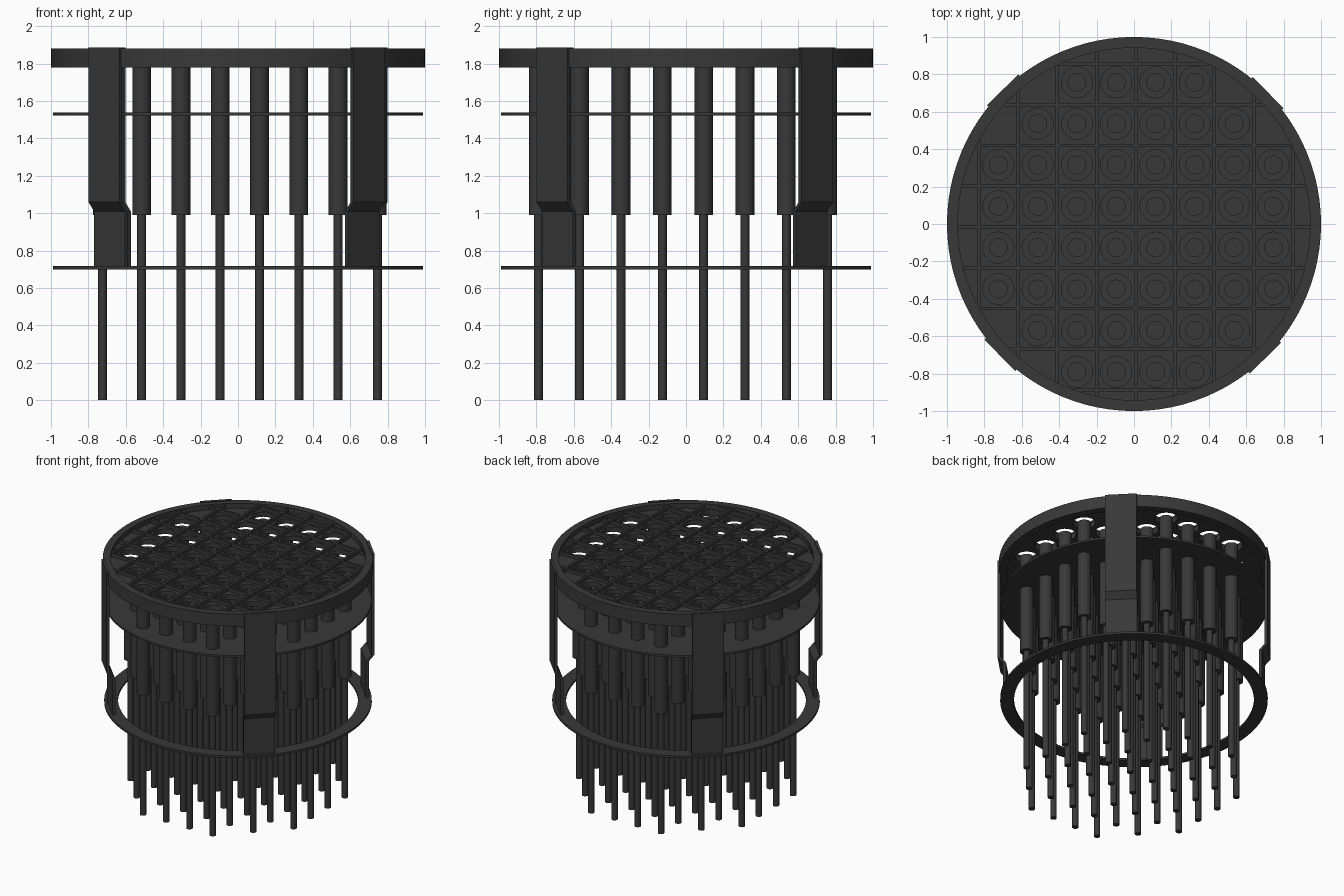
import bpy, bmesh, math
from mathutils import Matrix

if "Cube" in bpy.data.objects:
    bpy.data.objects.remove(bpy.data.objects["Cube"])

dark = bpy.data.materials.new("dark_metal")
dark.diffuse_color = (0.04, 0.04, 0.04, 1)
dark.use_nodes = True
dark.node_tree.nodes["Principled BSDF"].inputs["Base Color"].default_value = dark.diffuse_color

X0, Y0, DX, DY = 0.01, -0.016, 0.21, 0.221      # centre and pitch of the rod grid
ROWS = [2, 3, 4, 4, 4, 4, 3, 2]                 # half the number of rods in each row
SPOTS = [(X0 + (i + 0.5) * DX, Y0 + (j - 3.5) * DY)
         for j, h in enumerate(ROWS) for i in range(-h, h)]


def finish(name, bm, smooth=True):
    bmesh.ops.recalc_face_normals(bm, faces=bm.faces)
    me = bpy.data.meshes.new(name)
    bm.to_mesh(me)
    bm.free()
    ob = bpy.data.objects.new(name, me)
    bpy.context.collection.objects.link(ob)
    me.materials.append(dark)
    if smooth:
        bpy.ops.object.select_all(action='DESELECT')
        ob.select_set(True)
        bpy.context.view_layer.objects.active = ob
        bpy.ops.object.shade_smooth_by_angle(angle=math.radians(35))
    return ob


def cylinders(name, spots, r, z0, z1, seg):
    bm = bmesh.new()
    for x, y in spots:
        bmesh.ops.create_cone(bm, cap_ends=True, segments=seg, radius1=r, radius2=r, depth=z1 - z0,
                              matrix=Matrix.Translation((x, y, (z0 + z1) / 2)))
    return finish(name, bm)


def ring(name, ri, ro, z0, z1, seg=96):
    bm = bmesh.new()
    loops = []
    for k in range(seg):
        a = 2 * math.pi * k / seg
        loops.append([bm.verts.new((r * math.cos(a), r * math.sin(a), z))
                      for r, z in ((ri, z0), (ro, z0), (ro, z1), (ri, z1))])
    for k in range(seg):
        a, b = loops[k], loops[(k + 1) % seg]
        for i in range(4):
            j = (i + 1) % 4
            bm.faces.new((a[i], a[j], b[j], b[i]))
    return finish(name, bm)


def perforated_disc(name, radius, holes, hole_r, z0, z1):
    # filled flat curve: the outline and every hole are closed splines
    cu = bpy.data.curves.new(name, 'CURVE')
    cu.dimensions, cu.fill_mode, cu.extrude = '2D', 'BOTH', (z1 - z0) / 2
    for cx, cy, r, n in [(0, 0, radius, 96)] + [(x, y, hole_r, 32) for x, y in holes]:
        sp = cu.splines.new('POLY')
        sp.points.add(n - 1)
        for k, p in enumerate(sp.points):
            a = 2 * math.pi * k / n
            p.co = (cx + r * math.cos(a), cy + r * math.sin(a), 0, 1)
        sp.use_cyclic_u = True
    ob = bpy.data.objects.new(name, cu)
    bpy.context.collection.objects.link(ob)
    ob.location.z = (z0 + z1) / 2
    cu.materials.append(dark)
    bpy.ops.object.select_all(action='DESELECT')
    ob.select_set(True)
    bpy.context.view_layer.objects.active = ob
    bpy.ops.object.convert(target='MESH')


# rods and the thicker tubes that hold them
cylinders("rods", SPOTS, 0.024, 0.0, 1.0, 20)
cylinders("tubes", SPOTS, 0.05, 0.99, 1.80, 32)

# top: outer rim, holed plate, grid of dividing bars
ring("top_rim", 0.942, 1.0, 1.78, 1.88)
perforated_disc("top_plate", 0.95, SPOTS, 0.083, 1.80, 1.84)
bm = bmesh.new()
for k in range(-4, 5):
    for axis in (0, 1):
        c = X0 + k * DX if axis == 0 else Y0 + k * 0.218
        half = math.sqrt(0.945 ** 2 - c * c)
        loc, size = ((c, 0), (0.018, 2 * half)) if axis == 0 else ((0, c), (2 * half, 0.018))
        bmesh.ops.create_cube(bm, size=1, matrix=Matrix.Translation((*loc, 1.845))
                              @ Matrix.Diagonal((*size, 0.045, 1)))
finish("grid_bars", bm, False)

# thin middle disc and lower ring
cylinders("middle_disc", [(0, 0)], 0.99, 1.522, 1.538, 96)
ring("lower_ring", 0.888, 0.99, 0.70, 0.717)

# four bent straps around the outside
strap = [(1.004, 1.885), (1.004, 1.06), (0.962, 1.01), (0.962, 0.705)]
outline = strap + [(r - 0.022, z) for r, z in reversed(strap)]
for q in range(4):
    bm = bmesh.new()
    rot = Matrix.Rotation(math.radians(44.4 + 90 * q), 4, 'Z')
    a, b = ([bm.verts.new(rot @ Matrix.Translation((r, s * 0.118, z)).translation)
             for r, z in outline] for s in (-1, 1))
    for i in range(3):                          # side faces, split at the bends
        for v in (a, b):
            bm.faces.new((v[i], v[i + 1], v[6 - i], v[7 - i]))
    for i in range(8):
        j = (i + 1) % 8
        bm.faces.new((a[i], a[j], b[j], b[i]))
    finish(f"strap_{q + 1}", bm, False)
